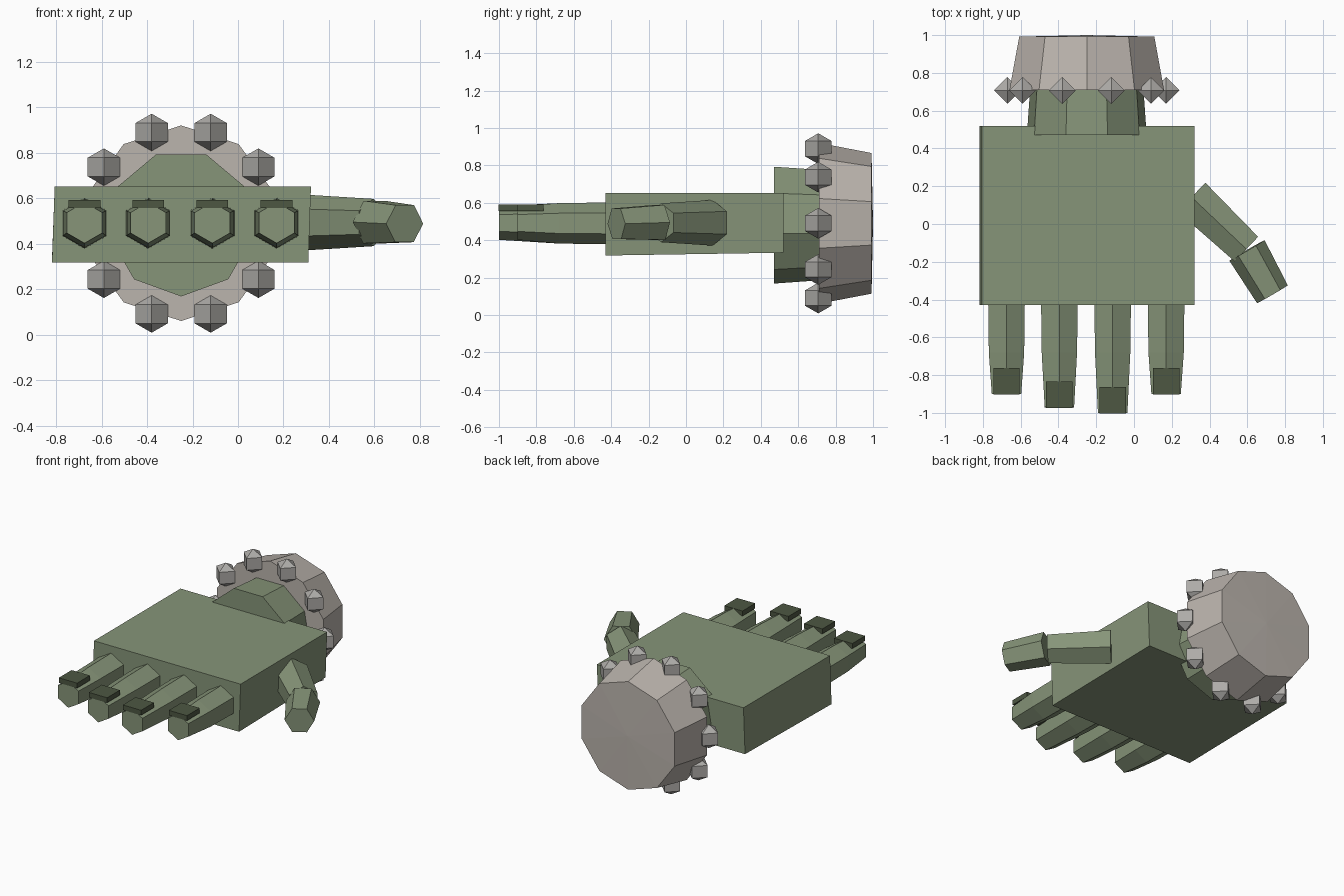
import bpy
import bmesh
from math import sin, cos, radians, tau
from mathutils import Vector

if "Cube" in bpy.data.objects:
    bpy.data.objects.remove(bpy.data.objects["Cube"])


def material(name, rgb):
    mat = bpy.data.materials.new(name)
    mat.use_nodes = True
    mat.diffuse_color = (*rgb, 1)
    mat.node_tree.nodes["Principled BSDF"].inputs["Base Color"].default_value = (*rgb, 1)
    return mat


skin = material("sage green skin", (0.24, 0.30, 0.19))
nail = material("dark green nail", (0.075, 0.095, 0.055))
cloth = material("warm grey cuff", (0.50, 0.46, 0.42))
metal = material("stud grey", (0.42, 0.41, 0.39))


def finish(name, bm, mat):
    bmesh.ops.recalc_face_normals(bm, faces=bm.faces)
    mesh = bpy.data.meshes.new(name)
    bm.to_mesh(mesh)
    bm.free()
    mesh.materials.append(mat)
    obj = bpy.data.objects.new(name, mesh)
    bpy.context.collection.objects.link(obj)
    return obj


def box(name, low, high, mat):
    bm = bmesh.new()
    bmesh.ops.create_cube(bm, size=1)
    low, high = Vector(low), Vector(high)
    for v in bm.verts:
        v.co = (low + high) / 2 + v.co * (high - low)
    return finish(name, bm, mat)


def tube(name, rings, sides, phase, mat, dome=0):
    """Faceted tube through (centre, radius) rings, with an optional low domed end."""
    bm = bmesh.new()
    axis = (Vector(rings[-1][0]) - Vector(rings[0][0])).normalized()
    side = axis.cross(Vector((0, 0, 1))).normalized()
    up = side.cross(axis)
    loops = []
    for centre, radius in rings:
        angles = [radians(phase) + tau * i / sides for i in range(sides)]
        loops.append([bm.verts.new(Vector(centre) + radius * (cos(a) * side + sin(a) * up))
                      for a in angles])
    for a, b in zip(loops, loops[1:]):
        for i in range(sides):
            j = (i + 1) % sides
            bm.faces.new((a[i], a[j], b[j], b[i]))
    bm.faces.new(loops[0])
    end = bm.faces.new(loops[-1])
    if dome:
        tip = bmesh.ops.poke(bm, faces=[end])["verts"][0]
        tip.co += axis * dome
    return finish(name, bm, mat)


# Palm: a slab with a slight lean
palm = box("palm", (-0.812, -0.43, 0.318), (0.315, 0.52, 0.652), skin)
for v in palm.data.vertices:
    v.co.x += 0.006 if v.co.z > 0.5 else -0.006
    if v.co.y > 0 and v.co.z < 0.5:
        v.co.z += 0.015

# Fingers and their nails
for label, x, tip in (("outer", -0.675, -0.9), ("ring", -0.395, -0.97),
                      ("middle", -0.113, -1.0), ("index", 0.17, -0.9)):
    tube(label + "_finger", [((x, -0.4, 0.49), 0.112), ((x, -0.68, 0.49), 0.108),
                             ((x, tip, 0.492), 0.09)], 6, 90, skin)
    box(label + "_nail", (x - 0.07, tip - 0.003, 0.557), (x + 0.07, tip + 0.137, 0.592), nail)

# Thumb: two jointed segments
tube("thumb_base", [((0.305, 0.142, 0.493), 0.122), ((0.595, -0.133, 0.493), 0.104)], 6, 90, skin)
tube("thumb_tip", [((0.598, -0.14, 0.495), 0.108), ((0.733, -0.372, 0.488), 0.094)], 6, 0, skin)

# Wrist and flared cuff
cx, cz = -0.25, 0.49
tube("wrist", [((cx, 0.47, cz), 0.322), ((cx, 0.78, cz), 0.30)], 9, -90, skin)
tube("cuff", [((cx, 0.71, cz), 0.43), ((cx, 0.992, cz), 0.376)], 10, 90, cloth, dome=0.008)

# Studs around the cuff rim
for i in range(10):
    a = tau * i / 10
    bm = bmesh.new()
    bmesh.ops.create_uvsphere(bm, u_segments=4, v_segments=3, radius=0.082)
    for v in bm.verts:
        v.co += Vector((cx + 0.42 * cos(a), 0.707, cz + 0.42 * sin(a)))
    finish("cuff_stud_%d" % (i + 1), bm, metal)
